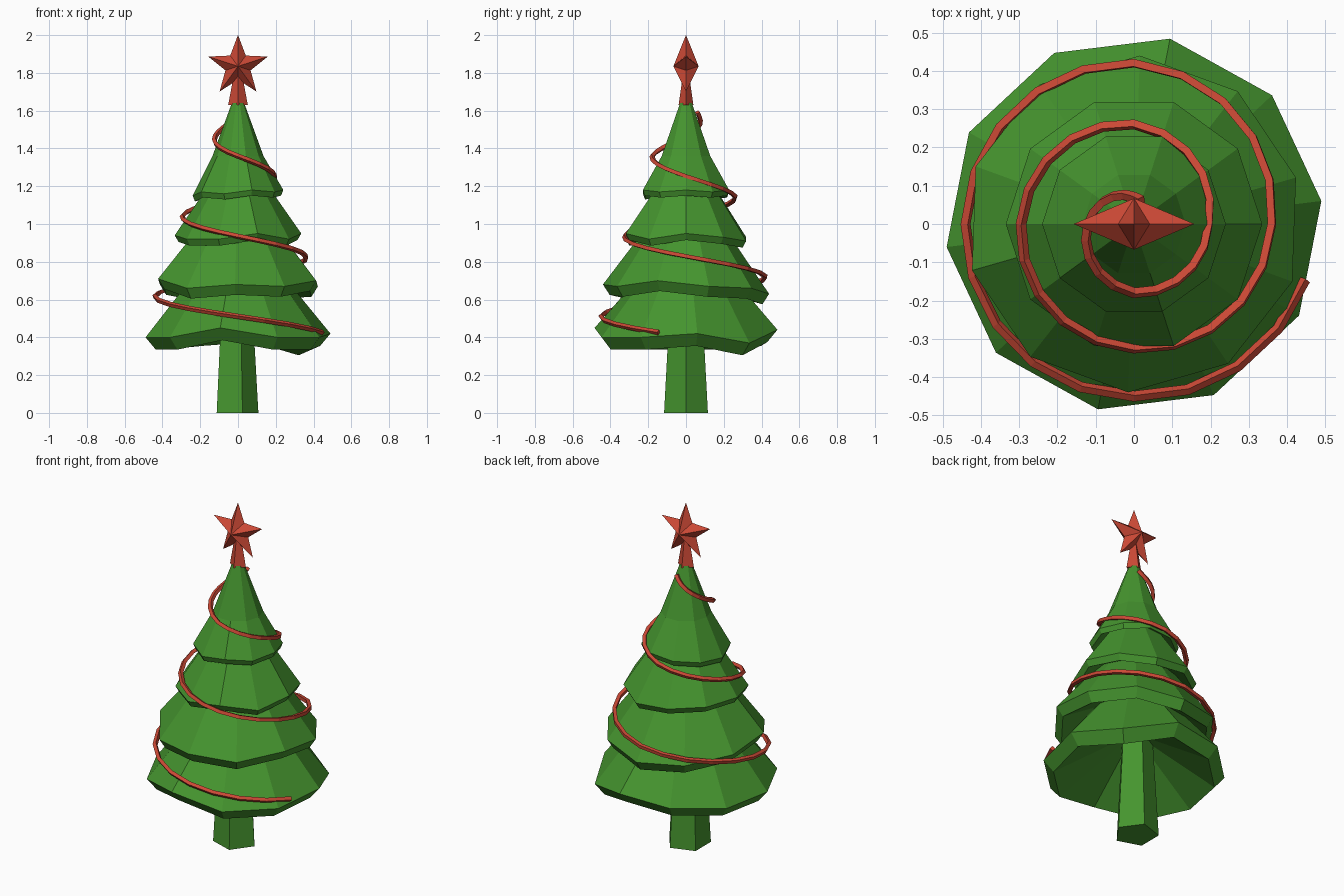
import bpy
import bmesh
from math import sin, cos, pi, radians

default_cube = bpy.data.objects.get("Cube")
if default_cube:
    bpy.data.objects.remove(default_cube, do_unlink=True)


def make_material(name, colour):
    material = bpy.data.materials.new(name)
    material.use_nodes = True
    material.diffuse_color = colour
    material.node_tree.nodes["Principled BSDF"].inputs["Base Color"].default_value = colour
    return material


green = make_material("tree green", (0.06, 0.30, 0.028, 1))
red = make_material("ornament red", (0.60, 0.066, 0.036, 1))


def finish(bm, name, material):
    bmesh.ops.recalc_face_normals(bm, faces=bm.faces)
    mesh = bpy.data.meshes.new(name)
    bm.to_mesh(mesh)
    bm.free()
    mesh.materials.append(material)
    obj = bpy.data.objects.new(name, mesh)
    bpy.context.collection.objects.link(obj)
    return obj


def add_ring(bm, radius, heights, phase=0.0, centre_x=0.0, squash=1.0):
    """Add a regular ring of vertices with one height per corner."""
    count = len(heights)
    ring = []
    for i, z in enumerate(heights):
        angle = phase + 2 * pi * i / count
        ring.append(bm.verts.new((centre_x + radius * cos(angle), squash * radius * sin(angle), z)))
    return ring


def bridge(bm, lower, upper):
    count = len(lower)
    for i in range(count):
        j = (i + 1) % count
        bm.faces.new((lower[i], lower[j], upper[j], upper[i]))


def fan(bm, ring, tip):
    for i, vert in enumerate(ring):
        bm.faces.new((vert, ring[(i + 1) % len(ring)], tip))


def make_post(name, sides, bottom, top, material, centre_x=0.0, squash=1.0):
    """Tapered post from (radius, height) pairs."""
    bm = bmesh.new()
    rings = [add_ring(bm, r, [z] * sides, 0, centre_x, squash) for r, z in (bottom, top)]
    bridge(bm, *rings)
    bm.faces.new(rings[0])
    bm.faces.new(rings[1])
    return finish(bm, name, material)


def make_tier(name, radius, phase, rim_heights, drop, inset, hollow, cone):
    """Leaning skirt: uneven rim, tucked-in lip, hollow underside, cone above."""
    bm = bmesh.new()
    phase = radians(phase)
    sides = len(rim_heights)
    rim = add_ring(bm, radius, rim_heights, phase)
    lip = add_ring(bm, radius * inset, [z - drop for z in rim_heights], phase)
    bridge(bm, lip, rim)
    fan(bm, lip, bm.verts.new((0, 0, hollow)))
    last = rim
    for r, z in cone:
        ring = add_ring(bm, r, [z] * sides, phase)
        bridge(bm, last, ring)
        last = ring
    bm.faces.new(last)
    return finish(bm, name, green)


# Trunk
make_post("trunk", 5, (0.122, 0), (0.085, 0.66), green, centre_x=-0.014)

# Foliage tiers, bottom to top
make_tier("bottom_tier", 0.493, 7,
          [.42, .37, .44, .42, .40, .40, .40, .45, .40, .40],
          0.065, 0.89, 0.62, [(0.18, 0.80)])
make_tier("lower_middle_tier", 0.44, 16,
          [.67, .66, .63, .65, .68, .71, .66, .68, .67, .70],
          0.055, 0.92, 0.85, [(0.15, 1.06)])
make_tier("upper_middle_tier", 0.335, 0,
          [.95, .93, .91, .93, .94, .94, .92, .92, .95, .92],
          0.035, 0.94, 1.08, [(0.09, 1.30)])
make_tier("top_tier", 0.24, 0,
          [1.18, 1.17, 1.18, 1.17, 1.16, 1.15, 1.17, 1.16, 1.18, 1.17],
          0.03, 0.95, 1.30, [(0.135, 1.36), (0.033, 1.64)])

# Star and its stem
make_post("star_stem", 4, (0.052, 1.63), (0.022, 1.79), red, squash=0.75)
bm = bmesh.new()
star_z = 1.835
outline = []
for i in range(10):
    reach = 0.07 if i % 2 else 0.166
    angle = pi / 2 + i * pi / 5
    outline.append(bm.verts.new((reach * cos(angle), 0, star_z + reach * sin(angle))))
for side in (-1, 1):
    fan(bm, outline, bm.verts.new((0, side * 0.067, star_z)))
finish(bm, "star", red)

# Garland: radius given at each quarter turn, winding clockwise upwards
quarter_radii = [.475, .45, .44, .42, .36, .325, .295, .26, .195, .18, .12, .07, .04]
steps = 5
points = []
for i in range(1, 11 * steps + 2):
    quarter, part = divmod(i, steps)
    blend = part / steps
    radius = quarter_radii[quarter] * (1 - blend) + quarter_radii[quarter + 1] * blend
    turn = i / steps
    angle = -turn * pi / 2
    points.append((radius * cos(angle), radius * sin(angle), 0.405 + 0.106 * turn, 1))
curve = bpy.data.curves.new("garland", "CURVE")
curve.dimensions = "3D"
curve.bevel_depth = 0.014
curve.bevel_resolution = 0
curve.use_fill_caps = True
spline = curve.splines.new("POLY")
spline.use_smooth = False
spline.points.add(len(points) - 1)
for point, co in zip(spline.points, points):
    point.co = co
curve.materials.append(red)
garland = bpy.data.objects.new("garland", curve)
bpy.context.collection.objects.link(garland)
